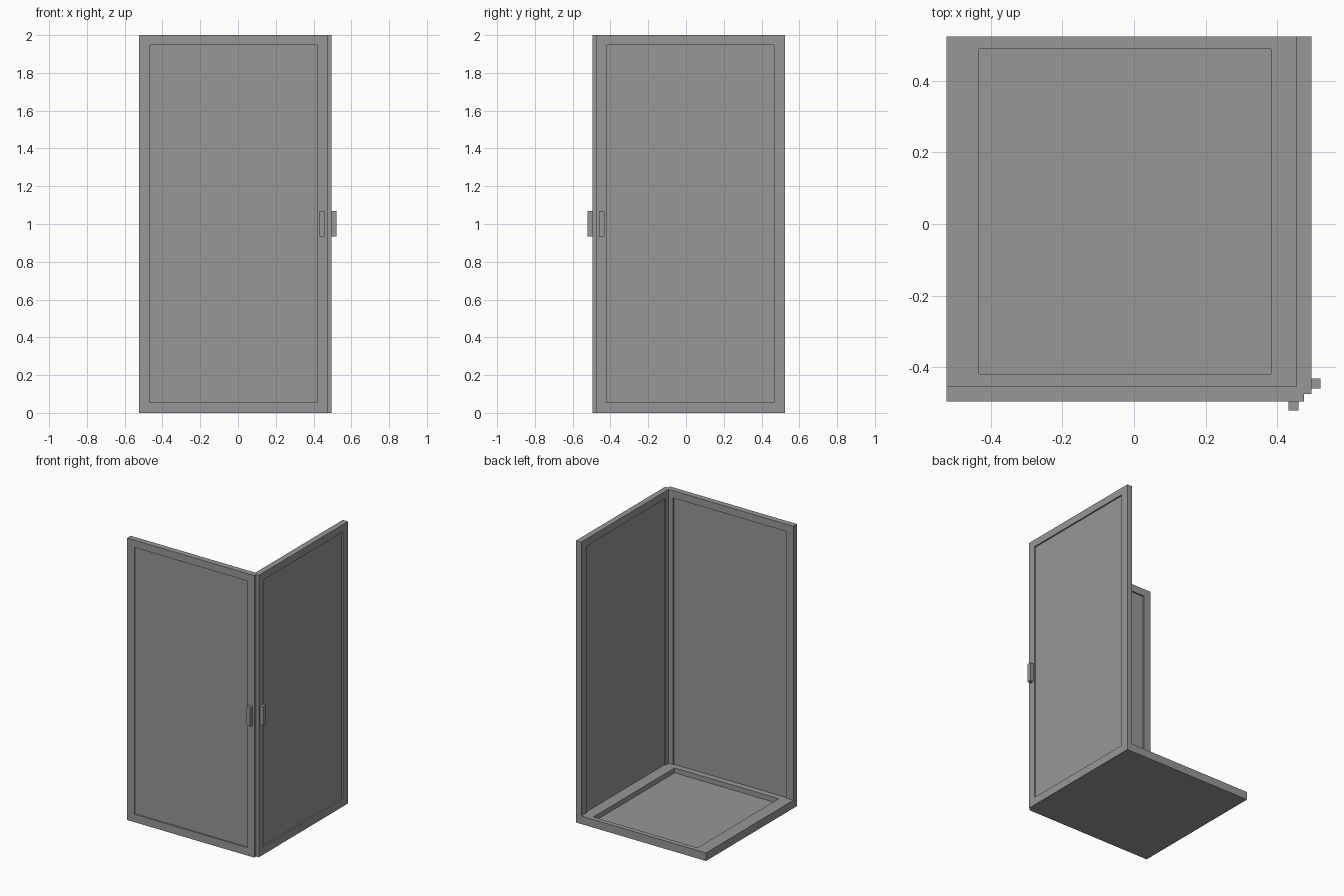
import bpy
import bmesh
from mathutils import Matrix, Vector

cube = bpy.data.objects.get("Cube")
if cube:
    bpy.data.objects.remove(cube, do_unlink=True)

grey = bpy.data.materials.new("mid_grey")
grey.use_nodes = True
colour = (0.31, 0.31, 0.31, 1)
grey.diffuse_color = colour
grey.node_tree.nodes["Principled BSDF"].inputs["Base Color"].default_value = colour

# Reflection across the diagonal that swaps the front and the left side
DIAGONAL = Matrix(((0, -1, 0, 0), (-1, 0, 0, 0), (0, 0, 1, 0), (0, 0, 0, 1)))


def box(name, low, high, recess=None, reflect=False):
    """Box between two corners; recess = (axis, signs, depth, low, high)."""
    low, high = Vector(low), Vector(high)
    bm = bmesh.new()
    bmesh.ops.create_cube(bm, size=1)
    size = high - low
    for v in bm.verts:
        v.co = (low + high) / 2 + Vector(a * b for a, b in zip(v.co, size))
    if recess:
        axis, signs, depth, r_low, r_high = recess
        bm.normal_update()
        picked = [f for f in bm.faces if any(f.normal[axis] * s > 0.9 for s in signs)]
        for face in picked:
            sign = 1 if face.normal[axis] > 0 else -1
            # Inset a rim, then sink a separate floor behind it
            bmesh.ops.inset_individual(bm, faces=[face], thickness=0.02)
            flat = [i for i in range(3) if i != axis]
            centre = face.calc_center_median()
            for v in face.verts:
                for i, lo, hi in zip(flat, r_low, r_high):
                    v.co[i] = hi if v.co[i] > centre[i] else lo
            bmesh.ops.inset_individual(bm, faces=[face], thickness=0)
            for v in face.verts:
                v.co[axis] -= sign * depth
    if reflect:
        bm.transform(DIAGONAL)
    bmesh.ops.recalc_face_normals(bm, faces=bm.faces)
    mesh = bpy.data.meshes.new(name)
    bm.to_mesh(mesh)
    bm.free()
    mesh.materials.append(grey)
    obj = bpy.data.objects.new(name, mesh)
    bpy.context.collection.objects.link(obj)


# Shower tray with a sunken floor
box("shower_tray", (-0.524, -0.455, 0), (0.455, 0.524, 0.057),
    (2, (1,), 0.035, (-0.433, -0.42), (0.383, 0.49)))

# Two matching doors, each with a sunken pane on both faces and a handle
for side, reflect in (("front", False), ("left", True)):
    box(side + "_door", (-0.524, -0.496, 0), (0.475, -0.455, 2),
        (1, (-1, 1), 0.01, (-0.466, 0.056), (0.421, 1.948)), reflect)
    box(side + "_handle", (0.432, -0.521, 0.935), (0.46, -0.496, 1.07), None, reflect)
